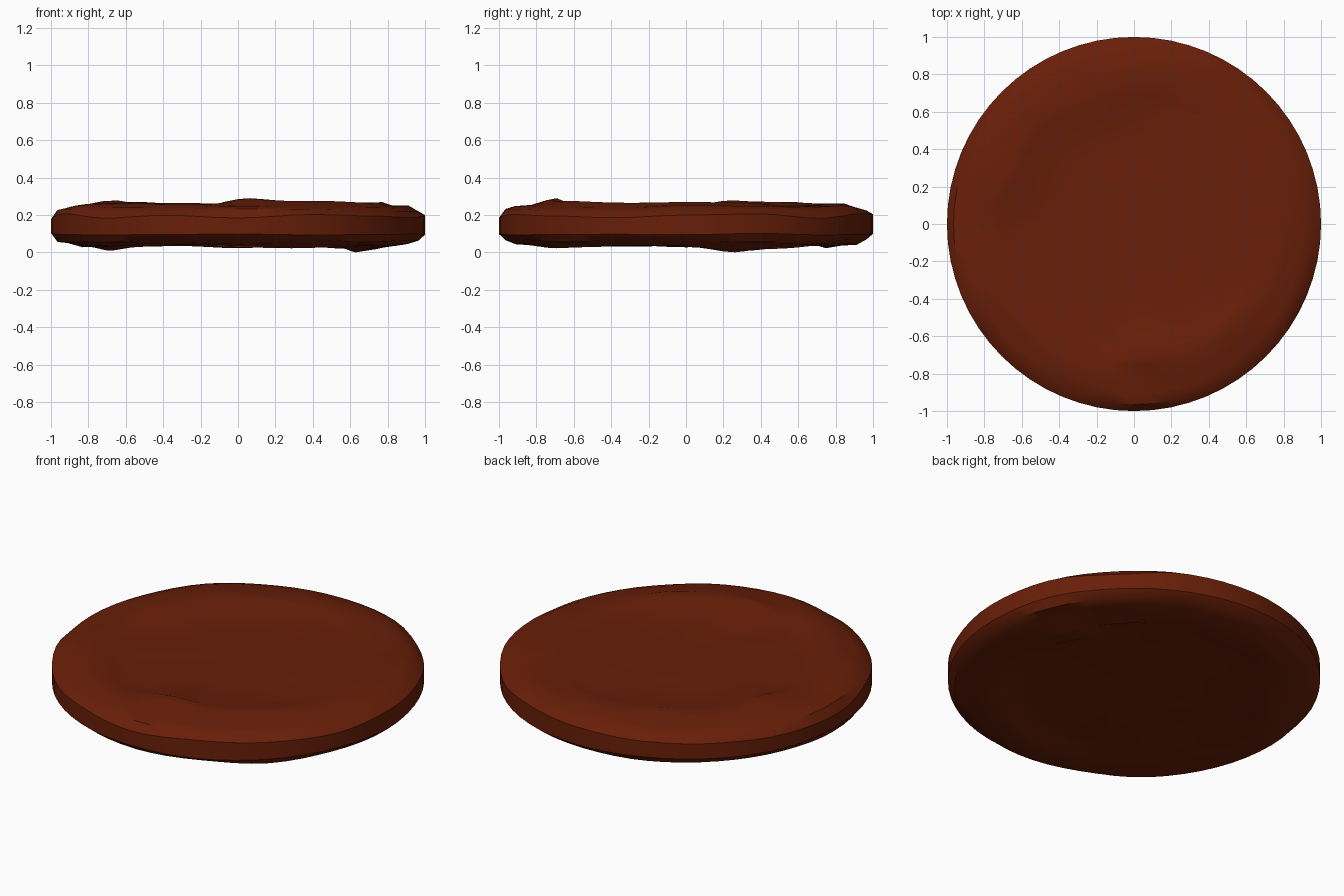
import bpy, bmesh, math, random

if "Cube" in bpy.data.objects:
    bpy.data.objects.remove(bpy.data.objects["Cube"])

random.seed(11)
SEG, LUMPS = 64, 16

# flat colour
mat = bpy.data.materials.new("dark reddish brown")
mat.diffuse_color = (0.14, 0.0135, 0.0025, 1)
mat.use_nodes = True
mat.node_tree.nodes["Principled BSDF"].inputs["Base Color"].default_value = mat.diffuse_color

# cross-section: radius, height, random wobble (rounded rim, shallow dished middle on both sides)
profile = [(0.35, 0.245, 0.003), (0.60, 0.245, 0.007), (0.69, 0.253, 0.016),
           (0.76, 0.264, 0.010), (0.84, 0.260, 0.010), (0.91, 0.248, 0.008),
           (0.965, 0.230, 0.008), (1.00, 0.196, 0.016),
           (1.00, 0.103, 0.006), (0.965, 0.066, 0.008), (0.91, 0.050, 0.008),
           (0.84, 0.040, 0.010), (0.76, 0.036, 0.010), (0.69, 0.046, 0.014),
           (0.60, 0.055, 0.006), (0.35, 0.055, 0.003)]

# broad swellings of the rim: angle in degrees, height
top_swells = [(-84, 0.034), (-62, 0.018), (160, 0.024), (90, -0.008)]
bottom_swells = [(23, -0.034), (155, -0.024)]


def swell(a, items):
    total = 0
    for deg, h in items:
        d = math.remainder(a - math.radians(deg), 2 * math.pi)
        total += h * math.exp(-(d / 0.25) ** 2)
    return total


def smooth_noise(values, a):
    """Smoothly joined random values around the circle."""
    t = (a / (2 * math.pi) * LUMPS) % LUMPS
    i = int(t)
    f = (1 - math.cos((t - i) * math.pi)) / 2
    return values[i % LUMPS] * (1 - f) + values[(i + 1) % LUMPS] * f


# lumpy disc
bm = bmesh.new()
rings = []
for r, z, w in profile:
    noise = [random.uniform(-1, 1) for _ in range(LUMPS)]
    near_rim = math.exp(-((r - 0.71) / 0.09) ** 2)
    swells = top_swells if z > 0.15 else bottom_swells
    ring = []
    for k in range(SEG):
        a = 2 * math.pi * k / SEG
        n = smooth_noise(noise, a)
        rr = r if r > 0.9 else r + 0.012 * n
        ring.append(bm.verts.new((rr * math.cos(a), rr * math.sin(a),
                                  z + w * n + near_rim * swell(a, swells))))
    rings.append(ring)
for upper, lower in zip(rings, rings[1:]):
    for k in range(SEG):
        n = (k + 1) % SEG
        bm.faces.new((upper[k], lower[k], lower[n], upper[n]))

# close both middles
top = bm.verts.new((0, 0, 0.245))
bottom = bm.verts.new((0, 0, 0.055))
for k in range(SEG):
    n = (k + 1) % SEG
    bm.faces.new((top, rings[0][k], rings[0][n]))
    bm.faces.new((bottom, rings[-1][n], rings[-1][k]))
bmesh.ops.recalc_face_normals(bm, faces=bm.faces)

# stand on the ground
low = min(v.co.z for v in bm.verts)
bmesh.ops.translate(bm, verts=bm.verts, vec=(0, 0, -low))

mesh = bpy.data.meshes.new("patty")
bm.to_mesh(mesh)
bm.free()
mesh.materials.append(mat)
patty = bpy.data.objects.new("patty", mesh)
bpy.context.collection.objects.link(patty)
bpy.context.view_layer.objects.active = patty
patty.select_set(True)
bpy.ops.object.shade_smooth_by_angle(angle=math.radians(35))
